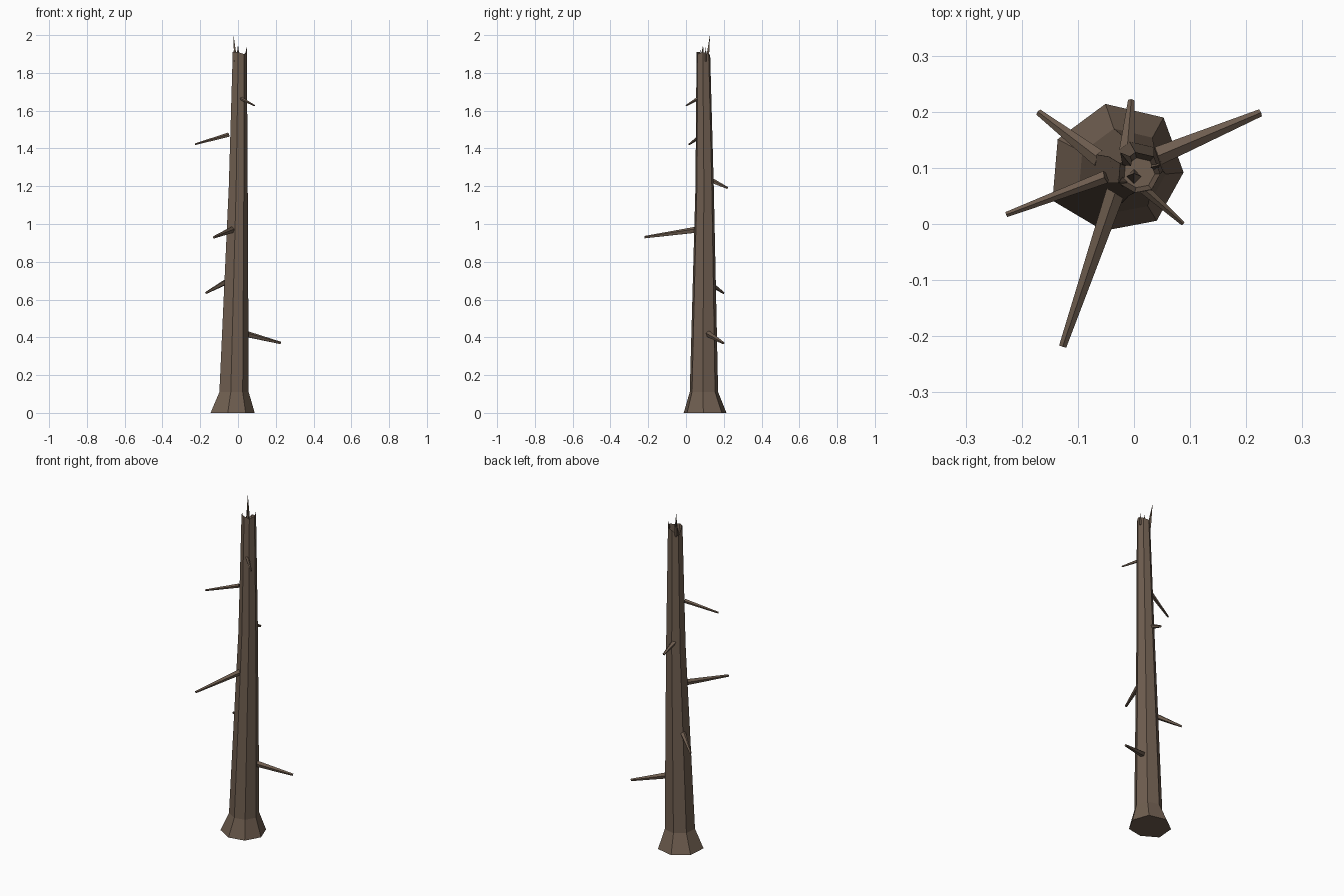
import bpy, bmesh, math
from mathutils import Vector

if "Cube" in bpy.data.objects:
    bpy.data.objects.remove(bpy.data.objects["Cube"])

bark = bpy.data.materials.new("bark")
bark.diffuse_color = (0.16, 0.112, 0.08, 1)
bark.use_nodes = True
bark.node_tree.nodes["Principled BSDF"].inputs["Base Color"].default_value = bark.diffuse_color


def finish(name, bm):
    bmesh.ops.recalc_face_normals(bm, faces=bm.faces)
    me = bpy.data.meshes.new(name)
    bm.to_mesh(me)
    bm.free()
    me.materials.append(bark)
    ob = bpy.data.objects.new(name, me)
    bpy.context.collection.objects.link(ob)
    return ob


def taper(name, base, tip, r1, r2, sides):
    """Tapered low-poly stick between two points."""
    base, tip = Vector(base), Vector(tip)
    d = tip - base
    bm = bmesh.new()
    bmesh.ops.create_cone(bm, cap_ends=True, segments=sides,
                          radius1=r1, radius2=r2, depth=d.length)
    ob = finish(name, bm)
    ob.location = (base + tip) / 2
    ob.rotation_euler = d.to_track_quat('Z', 'Y').to_euler()


# Trunk: seven-sided, flared foot, broken hollow top
uneven = [0.97, 1.04, 1.02, 1.03, 1.09, 0.93, 0.94]
rim_dip = [0, 0.01, 0.015, 0.05, 0.0, 0.0, 0.01]
rings = [  # x, y, z, radius, how much of the rim dip applies
    (-0.027, 0.095, 0.0, 0.119, 0),
    (-0.020, 0.091, 0.11, 0.079, 0),
    (0.002, 0.096, 1.2, 0.051, 0),
    (0.010, 0.090, 1.91, 0.038, 1),
    (0.010, 0.090, 1.85, 0.028, 0),
]
bm = bmesh.new()
loops = []
for x, y, z, r, k in rings:
    loop = []
    for i in range(7):
        a = math.radians(-1.5) + i * math.tau / 7
        q = r * uneven[i]
        loop.append(bm.verts.new((x + q * math.cos(a), y + q * math.sin(a), z - k * rim_dip[i])))
    loops.append(loop)
for lo, hi in zip(loops, loops[1:]):
    for i in range(7):
        j = (i + 1) % 7
        bm.faces.new((lo[i], lo[j], hi[j], hi[i]))
bm.faces.new(loops[0])
bm.faces.new(loops[-1])
finish("trunk", bm)

# Broken branch stubs
stubs = [
    ((0.035, 0.118, 0.419), (0.225, 0.198, 0.370), 0.018, 0.007),
    ((-0.060, 0.115, 0.695), (-0.170, 0.199, 0.635), 0.016, 0.006),
    ((-0.030, 0.066, 0.970), (-0.127, -0.218, 0.930), 0.018, 0.007),
    ((-0.013, 0.125, 1.235), (-0.005, 0.220, 1.190), 0.015, 0.006),
    ((-0.050, 0.084, 1.472), (-0.227, 0.017, 1.422), 0.012, 0.005),
    ((0.010, 0.069, 1.668), (0.087, 0.001, 1.627), 0.010, 0.004),
]
for n, (b, t, r1, r2) in enumerate(stubs):
    taper(f"branch_stub_{n + 1}", b, t, r1, r2, 5)

# Splinters around the broken top
splinters = [
    ((-0.012, 0.112, 1.86), (-0.024, 0.127, 2.0), 0.011),
    ((0.038, 0.103, 1.86), (0.046, 0.105, 1.935), 0.009),
    ((0.000, 0.085, 1.85), (0.000, 0.090, 1.945), 0.013),
    ((-0.020, 0.075, 1.86), (-0.026, 0.075, 1.92), 0.009),
]
for n, (b, t, r) in enumerate(splinters):
    taper(f"splinter_{n + 1}", b, t, r, 0.0005, 4)
